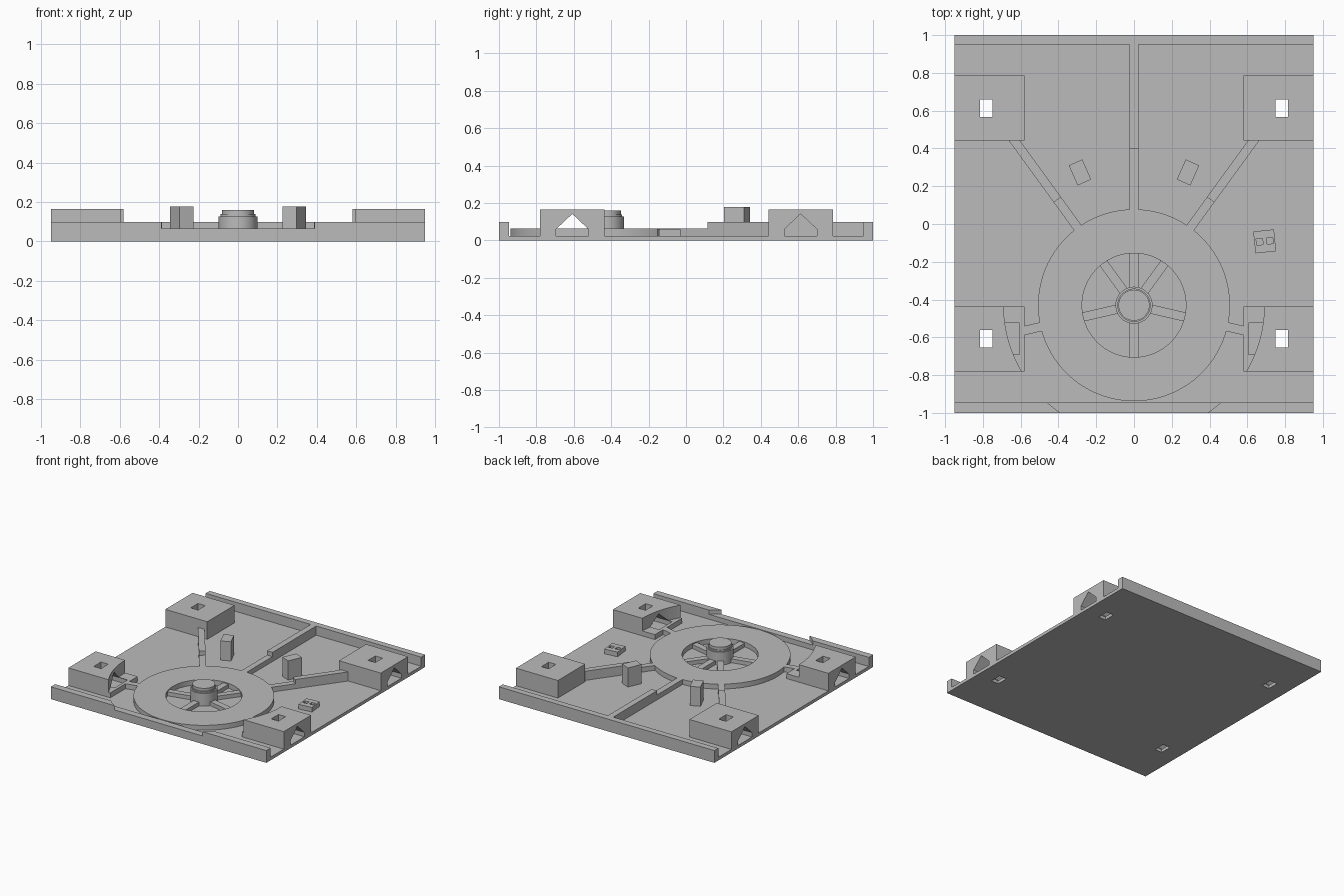
import bpy, bmesh, math
from mathutils import Matrix, Vector

cube = bpy.data.objects.get("Cube")
if cube:
    bpy.data.objects.remove(cube, do_unlink=True)

grey = bpy.data.materials.new("plain_grey")
grey.use_nodes = True
grey.diffuse_color = (0.5, 0.5, 0.5, 1)
grey.node_tree.nodes["Principled BSDF"].inputs["Base Color"].default_value = (0.5, 0.5, 0.5, 1)

FLOOR, SUNK, LOW, WALL, BLOCK = 0.025, 0.015, 0.064, 0.098, 0.165
CENTRE = Vector((0, -0.43, 0))
SWEEP = 0.69


def finish(name, bm):
    bmesh.ops.recalc_face_normals(bm, faces=bm.faces)
    mesh = bpy.data.meshes.new(name)
    bm.to_mesh(mesh)
    bm.free()
    mesh.materials.append(grey)
    ob = bpy.data.objects.new(name, mesh)
    bpy.context.collection.objects.link(ob)
    return ob


def box(name, x0, x1, y0, y1, z0, z1, place=Matrix()):
    bm = bmesh.new()
    size = Matrix.Diagonal((x1 - x0, y1 - y0, z1 - z0, 1))
    mid = Matrix.Translation(((x0 + x1) / 2, (y0 + y1) / 2, (z0 + z1) / 2))
    bmesh.ops.create_cube(bm, size=1, matrix=place @ mid @ size)
    return finish(name, bm)


def lathe(name, profile, closed=False, steps=96):
    # spin a radius/height profile about the wheel centre
    bm = bmesh.new()
    verts = [bm.verts.new(CENTRE + Vector((r, 0, z))) for r, z in profile]
    edges = [bm.edges.new(p) for p in zip(verts, verts[1:])]
    if closed:
        edges.append(bm.edges.new((verts[-1], verts[0])))
    bmesh.ops.spin(bm, geom=verts + edges, cent=CENTRE, axis=(0, 0, 1),
                   angle=math.tau, steps=steps)
    bmesh.ops.remove_doubles(bm, verts=bm.verts, dist=0.0001)
    return finish(name, bm)


def prism_x(name, outline, x0, x1):
    # extrude a y/z outline along x
    bm = bmesh.new()
    face = bm.faces.new([bm.verts.new((x0, y, z)) for y, z in outline])
    out = bmesh.ops.extrude_face_region(bm, geom=[face])["geom"]
    bmesh.ops.translate(bm, vec=(x1 - x0, 0, 0),
                        verts=[v for v in out if isinstance(v, bmesh.types.BMVert)])
    return finish(name, bm)


def cut(ob, *cutters):
    for c in cutters:
        mod = ob.modifiers.new("cut", "BOOLEAN")
        mod.operation, mod.solver, mod.object = "DIFFERENCE", "EXACT", c
    bpy.context.view_layer.update()
    done = ob.evaluated_get(bpy.context.evaluated_depsgraph_get())
    mesh = bpy.data.meshes.new_from_object(done)
    ob.modifiers.clear()
    ob.data = mesh


def smooth(ob):
    bpy.ops.object.select_all(action="DESELECT")
    ob.select_set(True)
    bpy.context.view_layer.objects.active = ob
    bpy.ops.object.shade_smooth_by_angle(angle=math.radians(30))


helpers = []
# round clearance swept around the wheel
sweep = lathe("sweep_cutter", [(0, LOW), (SWEEP, LOW), (SWEEP, 0.3), (0, 0.3)], steps=128)
helpers.append(sweep)

# base plate and end walls
base = box("base_plate", -0.95, 0.95, -1, 1, 0, FLOOR)
front_wall = box("front_wall", -0.95, 0.95, -1, -0.945, SUNK, WALL)
cut(front_wall, sweep)
box("back_wall", -0.95, 0.95, 0.95, 1, SUNK, WALL)

# corner blocks with side tunnels and square post holes
for side, sx in (("right", -1), ("left", 1)):
    for end, y in (("front", -0.608), ("back", 0.613)):
        xs = sorted((sx * 0.58, sx * 0.95))
        block = box(f"{end}_{side}_block", *xs, y - 0.172, y + 0.172, SUNK, BLOCK)
        tunnel = prism_x("tunnel_cutter", [(y - 0.087, 0.01), (y + 0.087, 0.01),
                         (y + 0.087, 0.06), (y, 0.142), (y - 0.087, 0.06)],
                         sx * 0.605, sx * 1.05)
        hole = box("hole_cutter", sx * 0.782 - 0.032, sx * 0.782 + 0.032,
                   y - 0.046, y + 0.046, -0.1, 0.3)
        helpers += [tunnel, hole]
        cut(block, tunnel, hole, *([sweep] if end == "front" else []))
        cut(base, hole)

# wheel ring and stepped hub
ring = lathe("wheel_ring", [(0.275, SUNK), (0.508, SUNK), (0.508, LOW), (0.275, LOW)], True)
hub = lathe("wheel_hub", [(0, SUNK), (0.098, SUNK), (0.098, 0.127), (0.088, 0.127),
                          (0.088, 0.138), (0.082, 0.138), (0.082, 0.16), (0, 0.16)], steps=64)
smooth(ring)
smooth(hub)


def rib(name, degrees, r0, r1, top):
    place = Matrix.Translation(CENTRE) @ Matrix.Rotation(math.radians(degrees), 4, "Z")
    return box(name, r0, r1, -0.024, 0.024, SUNK, top, place)


# ribs: inner spokes, low run past the ring, raised run to the block or wall
ribs = (("back", 90, 0.83, 1.39), ("back_left", 54, SWEEP, 1.11),
        ("back_right", 126, SWEEP, 1.11), ("left", -13, 0.6, None),
        ("right", 193, 0.6, None), ("front", 270, None, None))
for label, degrees, step, end in ribs:
    rib(f"{label}_spoke", degrees, 0.08, 0.29, 0.056)
    if step:
        rib(f"{label}_low_rib", degrees, 0.49, step, LOW)
    if end:
        rib(f"{label}_high_rib", degrees, step, end, WALL)

# two turned upright posts
for side, sx in (("right", -1), ("left", 1)):
    place = (Matrix.Translation((sx * 0.286, 0.273, 0))
             @ Matrix.Rotation(math.radians(-sx * 24), 4, "Z"))
    box(f"{side}_post", -0.039, 0.039, -0.058, 0.058, SUNK, 0.178, place)

# small socket block with two square pockets
place = Matrix.Translation((0.692, -0.092, 0)) @ Matrix.Rotation(math.radians(6), 4, "Z")
socket = box("socket_block", -0.055, 0.055, -0.058, 0.058, SUNK, 0.062, place)
for x in (-0.027, 0.027):
    pocket = box("pocket_cutter", x - 0.017, x + 0.017, -0.016, 0.016, 0.035, 0.1, place)
    helpers.append(pocket)
    cut(socket, pocket)

for ob in helpers:
    ob.hide_render = True
    ob.hide_viewport = True
